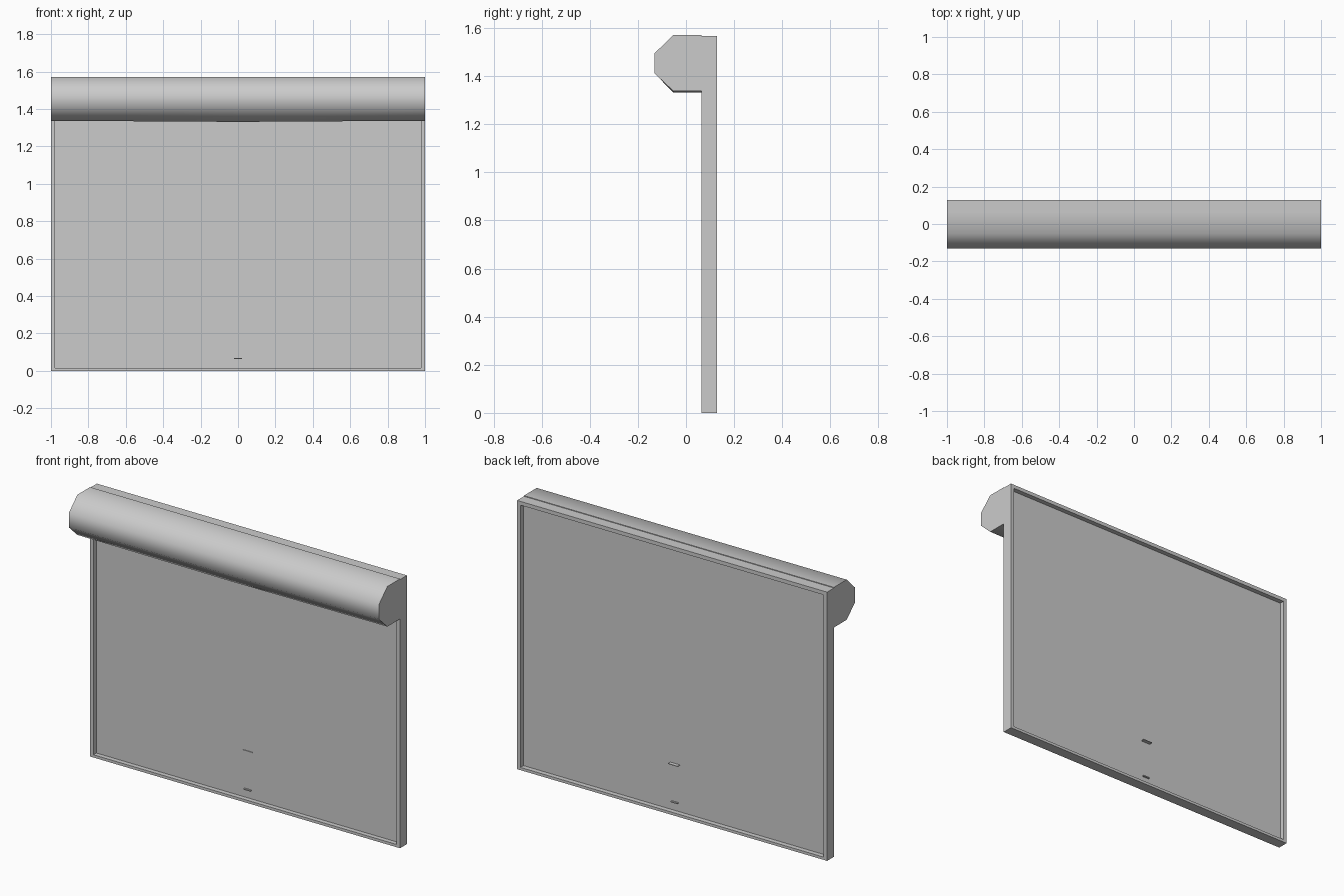
import bpy, bmesh, math

cube = bpy.data.objects.get("Cube")
if cube:
    bpy.data.objects.remove(cube, do_unlink=True)

metal = bpy.data.materials.new("light_grey_metal")
metal.use_nodes = True
metal.diffuse_color = (0.6, 0.6, 0.6, 1)
metal.node_tree.nodes["Principled BSDF"].inputs["Base Color"].default_value = (0.6, 0.6, 0.6, 1)

FRONT, BACK, TOP = 0.065, 0.128, 1.567


def finish(name, bm):
    bmesh.ops.recalc_face_normals(bm, faces=bm.faces)
    mesh = bpy.data.meshes.new(name)
    bm.to_mesh(mesh)
    bm.free()
    mesh.materials.append(metal)
    obj = bpy.data.objects.new(name, mesh)
    bpy.context.collection.objects.link(obj)
    return obj


def box(name, x, y, z):
    bm = bmesh.new()
    bmesh.ops.create_cube(bm, size=1)
    for v in bm.verts:
        for i, (lo, hi) in enumerate((x, y, z)):
            v.co[i] = lo if v.co[i] < 0 else hi
    return finish(name, bm)


# Door frame: rectangular ring extruded through its depth
def ring(y):
    outer = [(-1, 0), (1, 0), (1, TOP), (-1, TOP)]
    inner = [(-0.978, 0.016), (0.978, 0.016), (0.978, TOP - 0.022), (-0.978, TOP - 0.022)]
    return [[bm.verts.new((px, y, pz)) for px, pz in loop] for loop in (outer, inner)]


bm = bmesh.new()
fo, fi = ring(FRONT)
bo, bi = ring(BACK)
for i in range(4):
    j = (i + 1) % 4
    for a, b in ((fo, fi), (fi, bi), (bi, bo), (bo, fo)):
        bm.faces.new((a[i], a[j], b[j], b[i]))
finish("door_frame", bm)

# Recessed door leaf
box("door_panel", (-0.979, 0.979), (0.092, 0.1), (0.014, TOP - 0.02))

# Small pull ledges low on the door
box("upper_pull", (-0.03, 0.03), (0.088, 0.122), (0.287, 0.29))
box("lower_pull", (-0.022, 0.022), (0.082, 0.11), (0.062, 0.068))

# Roller hood: faceted profile with a very slight sag at midspan
bm = bmesh.new()
sections = []
for x, sag in ((-1, 0), (0, 0.006), (1, 0)):
    low = 1.337 - sag
    profile = [(FRONT, low), (-0.052, low), (-0.13, 1.41), (-0.13, 1.495), (-0.052, 1.571), (FRONT, 1.571)]
    sections.append([bm.verts.new((x, y, z)) for y, z in profile])
for a, b in zip(sections, sections[1:]):
    for i in range(len(a)):
        j = (i + 1) % len(a)
        bm.faces.new((a[i], a[j], b[j], b[i]))
bm.faces.new(sections[0])
bm.faces.new(sections[-1])
hood = finish("roller_hood", bm)

# Smooth hood facets while its ends stay crisp
bpy.ops.object.select_all(action='DESELECT')
hood.select_set(True)
bpy.context.view_layer.objects.active = hood
bpy.ops.object.shade_smooth_by_angle(angle=math.radians(60))
